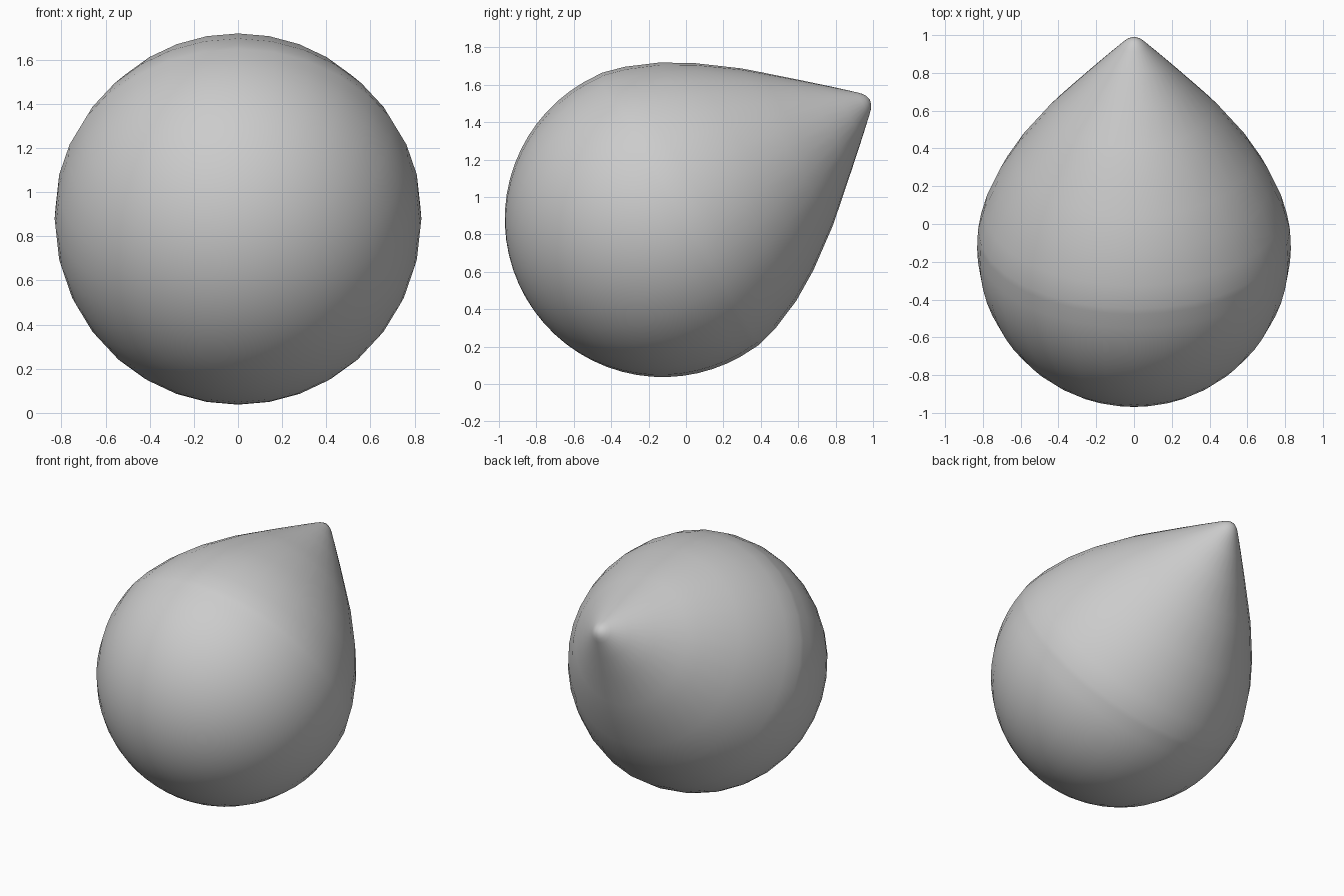
import bpy, bmesh, math
from mathutils import Matrix, Vector

cube = bpy.data.objects.get("Cube")
if cube:
    bpy.data.objects.remove(cube, do_unlink=True)

# Plain grey material
grey = bpy.data.materials.new("grey")
grey.use_nodes = True
color = (0.6, 0.6, 0.6, 1)
grey.diffuse_color = color
grey.node_tree.nodes["Principled BSDF"].inputs["Base Color"].default_value = color

SEGMENTS, RADIUS, OFFSET = 32, 0.845, 0.03

# Profile as (radius, height): round belly, then a tapering shoulder and blunt tip
profile = []
for i in range(18):
    a = math.radians(-90 + 5.6 * i)
    profile.append((RADIUS * math.cos(a), OFFSET + RADIUS * math.sin(a)))
profile[0] = (0, profile[0][1])
profile += [(0.84, 0.14), (0.807, 0.26), (0.735, 0.43), (0.64, 0.59), (0.487, 0.797),
            (0.415, 0.88), (0.274, 1.04), (0.16, 1.167), (0.07, 1.265),
            (0.05, 1.285), (0.027, 1.301), (0, 1.308)]

# Spin the profile, then lean the tip backwards and up
bm = bmesh.new()
verts = [bm.verts.new((r, 0, h)) for r, h in profile]
edges = [bm.edges.new(pair) for pair in zip(verts, verts[1:])]
bmesh.ops.spin(bm, geom=verts + edges, cent=(0, 0, 0), axis=(0, 0, 1),
               angle=math.tau, steps=SEGMENTS, use_merge=True)
bmesh.ops.remove_doubles(bm, verts=bm.verts, dist=0.0005)
lean = Matrix.Rotation(math.radians(-60), 4, "X")
bm.transform(Matrix.Translation(Vector((0, -0.15, 0.867))) @ Matrix.Diagonal((0.983, 1, 1, 1)) @ lean)
bmesh.ops.recalc_face_normals(bm, faces=bm.faces)

mesh = bpy.data.meshes.new("teardrop_body")
bm.to_mesh(mesh)
bm.free()
mesh.materials.append(grey)
body = bpy.data.objects.new("teardrop_body", mesh)
bpy.context.collection.objects.link(body)
for face in mesh.polygons:
    face.use_smooth = True
